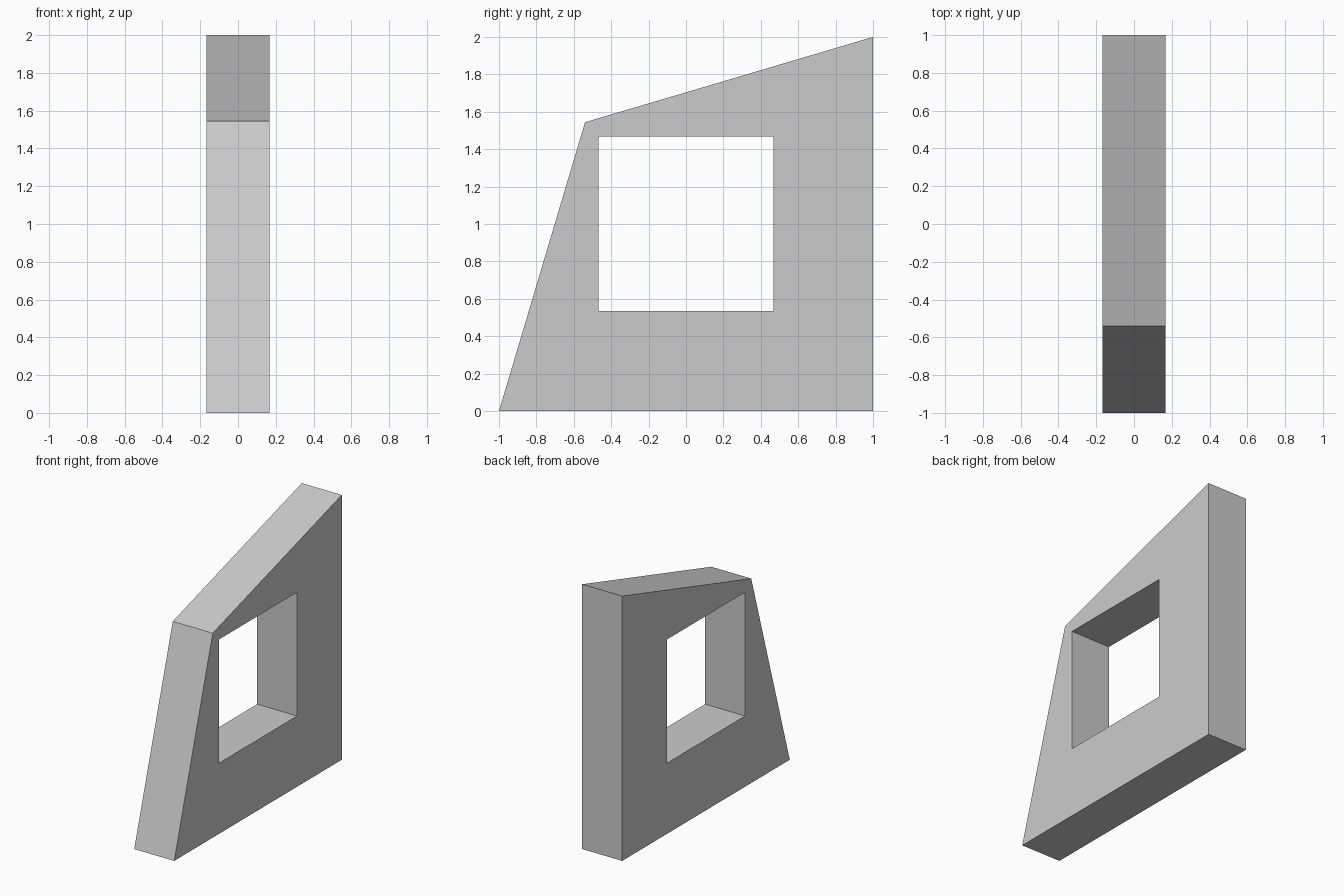
import bpy, bmesh

if "Cube" in bpy.data.objects:
    bpy.data.objects.remove(bpy.data.objects["Cube"])

HALF_THICKNESS = 0.167
# (y, z) corners, matched one to one: bottom front, bottom back, top back, top front
OUTLINE = [(-1, 0), (1, 0), (1, 2), (-0.54, 1.544)]
WINDOW = [(-0.467, 0.534), (0.467, 0.534), (0.467, 1.468), (-0.467, 1.468)]

bm = bmesh.new()


def ring(profile, x):
    return [bm.verts.new((x, y, z)) for y, z in profile]


def bridge(a, b):
    for i in range(len(a)):
        j = (i + 1) % len(a)
        bm.faces.new((a[i], a[j], b[j], b[i]))


# Four rings joined in a closed loop: outer rim, two sides, window reveal
rings = [ring(OUTLINE, -HALF_THICKNESS), ring(OUTLINE, HALF_THICKNESS),
         ring(WINDOW, HALF_THICKNESS), ring(WINDOW, -HALF_THICKNESS)]
for k in range(4):
    bridge(rings[k], rings[(k + 1) % 4])
bmesh.ops.recalc_face_normals(bm, faces=bm.faces)

# Wall panel with window opening
mesh = bpy.data.meshes.new("window_wall")
bm.to_mesh(mesh)
bm.free()
wall = bpy.data.objects.new("window_wall", mesh)
bpy.context.collection.objects.link(wall)
